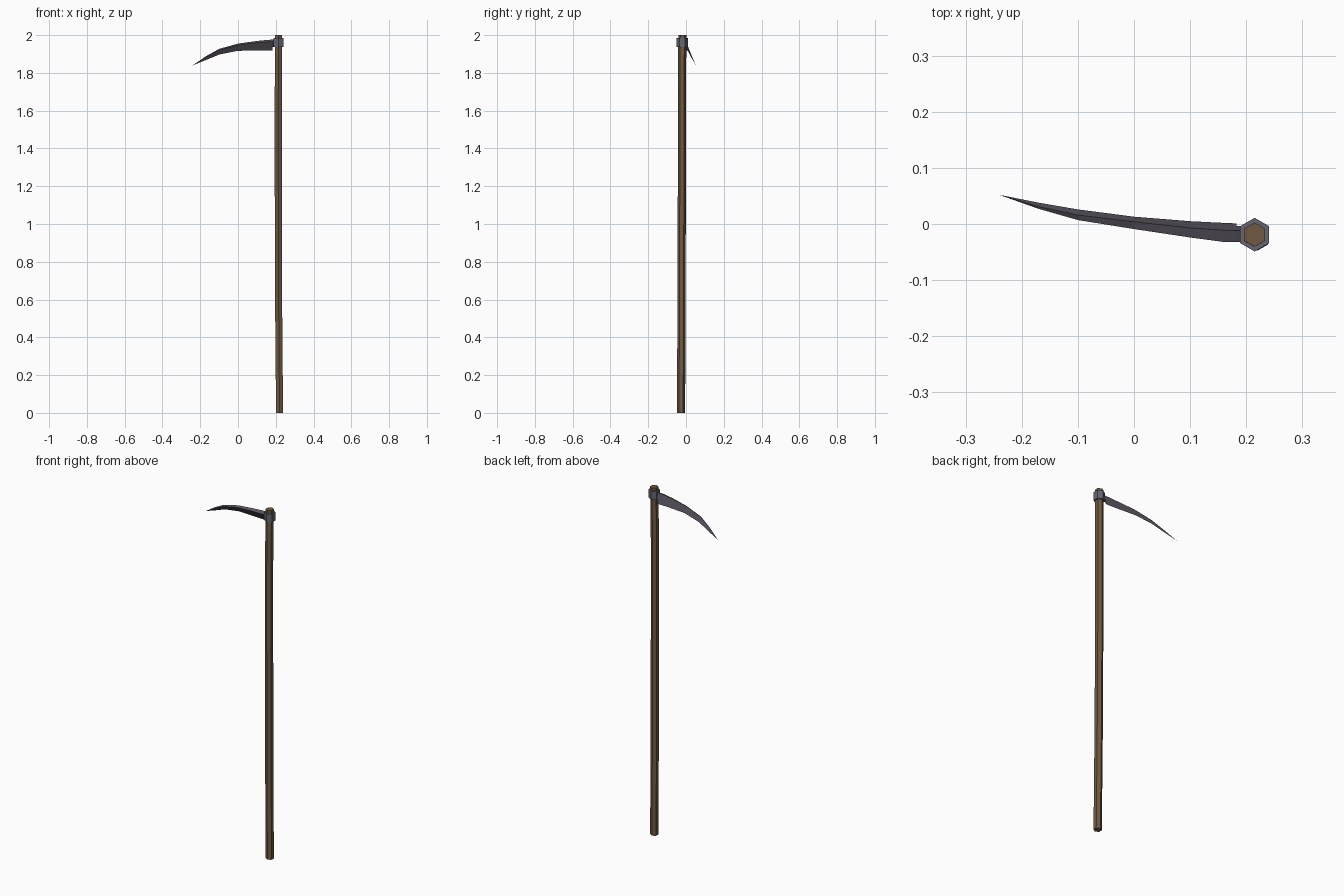
import bpy, bmesh, math

if "Cube" in bpy.data.objects:
    bpy.data.objects.remove(bpy.data.objects["Cube"])


def material(name, rgb):
    m = bpy.data.materials.new(name)
    m.diffuse_color = (*rgb, 1)
    m.use_nodes = True
    m.node_tree.nodes["Principled BSDF"].inputs["Base Color"].default_value = m.diffuse_color
    return m


wood = material("brown wood", (0.16, 0.102, 0.052))
steel = material("dark steel", (0.112, 0.098, 0.127))
iron = material("grey iron", (0.135, 0.128, 0.17))


def loft(name, rings, mat):
    """Skin a list of equal-sized rings and cap both ends."""
    bm = bmesh.new()
    loops = [[bm.verts.new(p) for p in ring] for ring in rings]
    for a, b in zip(loops, loops[1:]):
        n = len(a)
        for i in range(n):
            j = (i + 1) % n
            bm.faces.new((a[i], a[j], b[j], b[i]))
    bm.faces.new(loops[0])
    bm.faces.new(loops[-1])
    bmesh.ops.remove_doubles(bm, verts=bm.verts, dist=1e-5)
    bmesh.ops.recalc_face_normals(bm, faces=bm.faces)
    me = bpy.data.meshes.new(name)
    bm.to_mesh(me)
    bm.free()
    me.materials.append(mat)
    ob = bpy.data.objects.new(name, me)
    bpy.context.collection.objects.link(ob)
    return ob


def hexagon(x, y, z, r):
    angles = [math.pi / 6 + k * math.pi / 3 for k in range(6)]
    return [(x + r * math.cos(a), y + r * math.sin(a), z) for a in angles]


# Slightly crooked six-sided shaft
loft("shaft", [hexagon(*s) for s in (
    (0.220, -0.026, 0.0, 0.0215),
    (0.215, -0.024, 0.58, 0.0215),
    (0.213, -0.022, 1.2, 0.0215),
    (0.213, -0.022, 1.7, 0.0215),
    (0.215, -0.019, 2.0, 0.0215))], wood)

# Collar clamping the blade
loft("collar", [hexagon(0.215, -0.019, z, 0.0300) for z in (1.936, 1.984)], iron)

# Blade: x, then (y, z) of front spine, back spine and cutting edge
stations = [
    (0.183, (-0.032, 1.966), (-0.012, 1.976), (0.001, 1.918)),
    (0.160, (-0.032, 1.965), (-0.011, 1.975), (0.002, 1.918)),
    (0.100, (-0.024, 1.961), (-0.007, 1.969), (0.005, 1.918)),
    (0.000, (-0.009, 1.948), (0.004, 1.955), (0.013, 1.917)),
    (-0.100, (0.007, 1.921), (0.016, 1.927), (0.026, 1.897)),
    (-0.170, (0.027, 1.884), (0.031, 1.888), (0.038, 1.868)),
    (-0.240, (0.0519, 1.840), (0.0521, 1.8402), (0.052, 1.8398)),
]
loft("blade", [[(x, *p) for p in pts] for x, *pts in stations], steel)

# Narrow tang joining the blade to the collar
loft("tang", [[(x, -0.032, 1.966), (x, -0.012, 1.976), (x, -0.004, 1.938)]
              for x in (0.18, 0.20)], steel)
